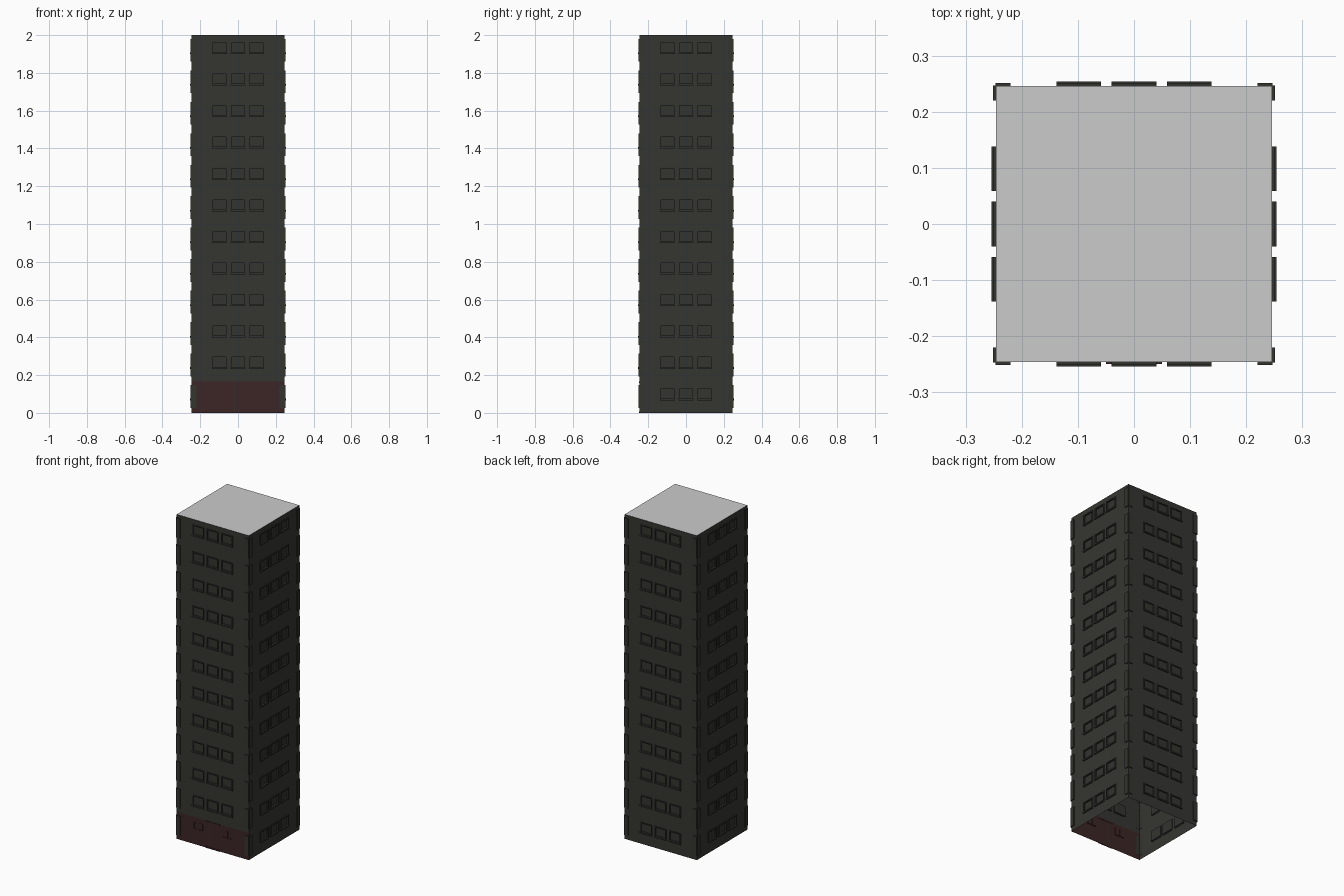
import bpy, bmesh, math
from mathutils import Matrix, Vector

if "Cube" in bpy.data.objects:
    bpy.data.objects.remove(bpy.data.objects["Cube"])

W = 0.246            # half width of the wall shell
FLOORS = 12
FH = 2.0 / FLOORS    # floor height
WIN_U = (-0.0985, 0.0, 0.0985)
HALF_WIN = 0.04
Z_LO, Z_HI = 0.07, 0.134


def material(name, rgb):
    m = bpy.data.materials.new(name)
    m.diffuse_color = (*rgb, 1)
    m.use_nodes = True
    m.node_tree.nodes["Principled BSDF"].inputs["Base Color"].default_value = m.diffuse_color
    return m


DARK = material("dark_concrete", (0.036, 0.036, 0.031))
TRIM = material("dark_trim", (0.033, 0.033, 0.029))
RED = material("dark_red", (0.045, 0.019, 0.019))


def box(bm, u0, u1, d0, d1, z0, z1):
    """Box in wall space: u along the wall, d outward, z up."""
    size = Matrix.Diagonal((u1 - u0, d1 - d0, z1 - z0, 1))
    move = Matrix.Translation(((u0 + u1) / 2, -(d0 + d1) / 2, (z0 + z1) / 2))
    bmesh.ops.create_cube(bm, size=1, matrix=move @ size)


def sheet(bm, z0, z1, holes):
    """Wall sheet with rectangular openings (u0, u1, z0, z1)."""
    us = sorted({-W, W, *[h[0] for h in holes], *[h[1] for h in holes]})
    zs = sorted({z0, z1, *[h[2] for h in holes], *[h[3] for h in holes]})
    for a, b in zip(us, us[1:]):
        for c, e in zip(zs, zs[1:]):
            u, z = (a + b) / 2, (c + e) / 2
            if any(h[0] < u < h[1] and h[2] < z < h[3] for h in holes):
                continue
            bm.faces.new([bm.verts.new((p, -W, q))
                          for p, q in ((a, c), (b, c), (b, e), (a, e))])
    bmesh.ops.remove_doubles(bm, verts=bm.verts, dist=1e-5)


def frame(bm, hole, t, d0, d1):
    """Four bars lining an opening."""
    u0, u1, z0, z1 = hole
    box(bm, u0, u0 + t, d0, d1, z0, z1)
    box(bm, u1 - t, u1, d0, d1, z0, z1)
    box(bm, u0 + t, u1 - t, d0, d1, z0, z0 + t)
    box(bm, u0 + t, u1 - t, d0, d1, z1 - t, z1)


def finish(name, bm, mat, turn=0):
    me = bpy.data.meshes.new(name)
    bm.to_mesh(me)
    bm.free()
    ob = bpy.data.objects.new(name, me)
    ob.rotation_euler.z = turn * math.pi / 2
    bpy.context.collection.objects.link(ob)
    if mat:
        me.materials.append(mat)
    return ob


for k, side in enumerate(("front", "right", "back", "left")):
    first = 1 if k == 0 else 0
    holes = [(u - HALF_WIN, u + HALF_WIN, f * FH + Z_LO, f * FH + Z_HI)
             for f in range(first, FLOORS) for u in WIN_U]

    # wall with window openings
    bm = bmesh.new()
    sheet(bm, first * FH, 2.0, holes)
    finish(side + "_wall", bm, DARK, k)

    # window frames, sills and panes
    frames, sills, panes = bmesh.new(), bmesh.new(), bmesh.new()
    for h in holes:
        frame(frames, h, 0.006, 0.24, 0.251)
        box(sills, h[0], h[1], 0.244, 0.254, h[2] - 0.004, h[2] + 0.005)
        box(panes, h[0], h[1], 0.239, 0.242, h[2], h[3])
    finish(side + "_window_frames", frames, TRIM, k)
    finish(side + "_window_sills", sills, TRIM, k)
    finish(side + "_window_panes", panes, TRIM, k)

    # corner strips, one pair per floor
    bm = bmesh.new()
    for f in range(FLOORS):
        for a, b in ((-0.247, -0.22), (0.22, 0.247)):
            box(bm, a, b, 0.245, 0.2515, f * FH + 0.027, f * FH + 0.147)
    finish(side + "_corner_strips", bm, TRIM, k)

# red entrance storey with two small double windows
small = [(s * 0.0985 + o - 0.0145, s * 0.0985 + o + 0.0145, 0.095, 0.138)
         for s in (-1, 1) for o in (-0.0165, 0.0165)]
bm = bmesh.new()
sheet(bm, 0, FH, small)
finish("entrance_wall", bm, RED)

frames, panes = bmesh.new(), bmesh.new()
for h in small:
    frame(frames, h, 0.002, 0.241, 0.247)
    box(panes, h[0], h[1], 0.241, 0.2435, h[2], h[3])
finish("entrance_window_frames", frames, RED)
finish("entrance_window_panes", panes, RED)

# entrance door seam, canopy and doorstep
bm = bmesh.new()
box(bm, -0.021, -0.019, 0.245, 0.247, 0.008, 0.157)
finish("door_seam", bm, TRIM)
bm = bmesh.new()
box(bm, -0.05, 0.05, 0.244, 0.2495, 0.157, FH)
finish("door_canopy", bm, RED)
bm = bmesh.new()
box(bm, -0.05, 0.05, 0.244, 0.2495, 0, 0.008)
finish("doorstep", bm, RED)

# flat roof
bm = bmesh.new()
bmesh.ops.create_grid(bm, x_segments=1, y_segments=1, size=W,
                      matrix=Matrix.Translation((0, 0, 2.0)))
finish("roof", bm, None)
